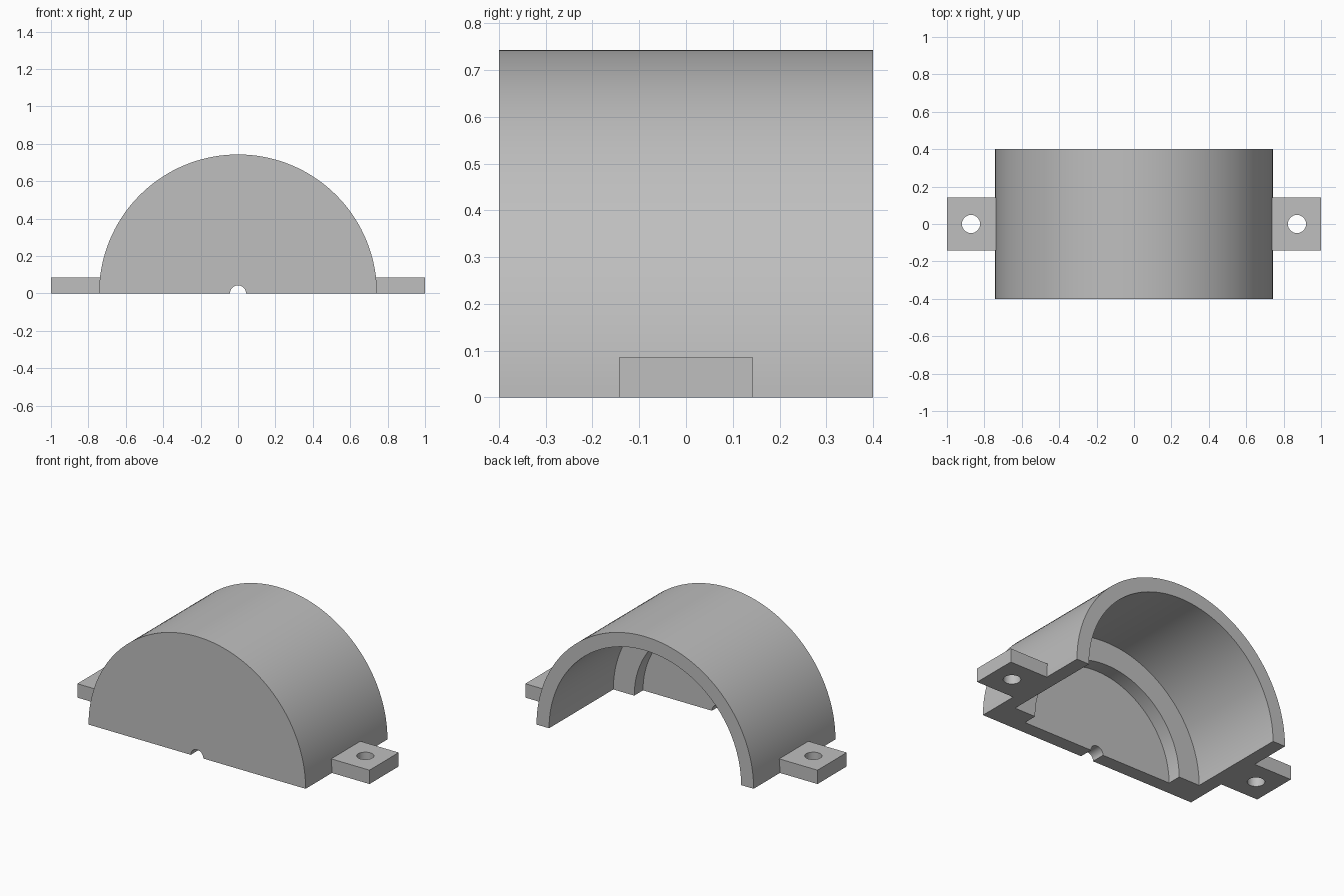
import bpy, bmesh, math
from mathutils import Matrix, Vector

if "Cube" in bpy.data.objects:
    bpy.data.objects.remove(bpy.data.objects["Cube"], do_unlink=True)

U = 1 / 35                      # design unit: overall half width is 35 units
OUTER, BORE, LEDGE, SHAFT = 26 * U, 23 * U, 18 * U, 1.5 * U
FRONT, BACK = -14 * U, 14 * U
WALL = 3 * U

grey = bpy.data.materials.new("plain grey")
grey.use_nodes = True
colour = (0.52, 0.52, 0.52, 1)
grey.diffuse_color = colour
grey.node_tree.nodes["Principled BSDF"].inputs["Base Color"].default_value = colour


def finish(bm, name):
    """Turn a bmesh into a shaded, coloured object."""
    bmesh.ops.recalc_face_normals(bm, faces=bm.faces)
    mesh = bpy.data.meshes.new(name)
    bm.to_mesh(mesh)
    bm.free()
    mesh.materials.append(grey)
    obj = bpy.data.objects.new(name, mesh)
    bpy.context.collection.objects.link(obj)
    bpy.ops.object.select_all(action="DESELECT")
    obj.select_set(True)
    bpy.context.view_layer.objects.active = obj
    bpy.ops.object.shade_smooth_by_angle(angle=math.radians(30))
    return obj


# Half-round housing: wall, inner ledge and front plate swept as one section
section = [(OUTER, FRONT), (OUTER, BACK), (BORE, BACK), (BORE, FRONT + 2 * WALL),
           (LEDGE, FRONT + 2 * WALL), (LEDGE, FRONT + WALL),
           (SHAFT, FRONT + WALL), (SHAFT, FRONT)]
STEPS = 72
bm = bmesh.new()
rings = []
for i in range(STEPS + 1):
    turn = Matrix.Rotation(-math.pi * i / STEPS, 3, "Y")
    rings.append([bm.verts.new(turn @ Vector((r, y, 0))) for r, y in section])
for a, b in zip(rings, rings[1:]):
    for j in range(len(section)):
        k = (j + 1) % len(section)
        bm.faces.new((a[j], a[k], b[k], b[j]))
bm.faces.new(rings[0])
bm.faces.new(rings[-1])
finish(bm, "housing")

# Mounting lugs: drilled rectangular tabs on both sides
HOLE_X, HOLE_R, HALF_W = 30.5 * U, 1.7 * U, 5 * U
for side, name in ((1, "left_mounting_lug"), (-1, "right_mounting_lug")):
    inner, outer = side * (OUTER - 0.006), side * 35 * U
    tab = [(inner, -HALF_W), (outer, -HALF_W), (outer, HALF_W), (inner, HALF_W)]
    angles = [math.tau * i / 32 for i in range(32)]
    hole = [(side * HOLE_X + HOLE_R * math.cos(t), HOLE_R * math.sin(t)) for t in angles]
    bm = bmesh.new()
    for loop in (tab, hole):
        verts = [bm.verts.new((x, y, 0)) for x, y in loop]
        for j, v in enumerate(verts):
            bm.edges.new((v, verts[(j + 1) % len(verts)]))
    bmesh.ops.triangle_fill(bm, edges=bm.edges[:], use_beauty=True)
    raised = bmesh.ops.extrude_face_region(bm, geom=bm.faces[:], use_keep_orig=True)
    top = [g for g in raised["geom"] if isinstance(g, bmesh.types.BMVert)]
    bmesh.ops.translate(bm, verts=top, vec=(0, 0, WALL))
    finish(bm, name)
